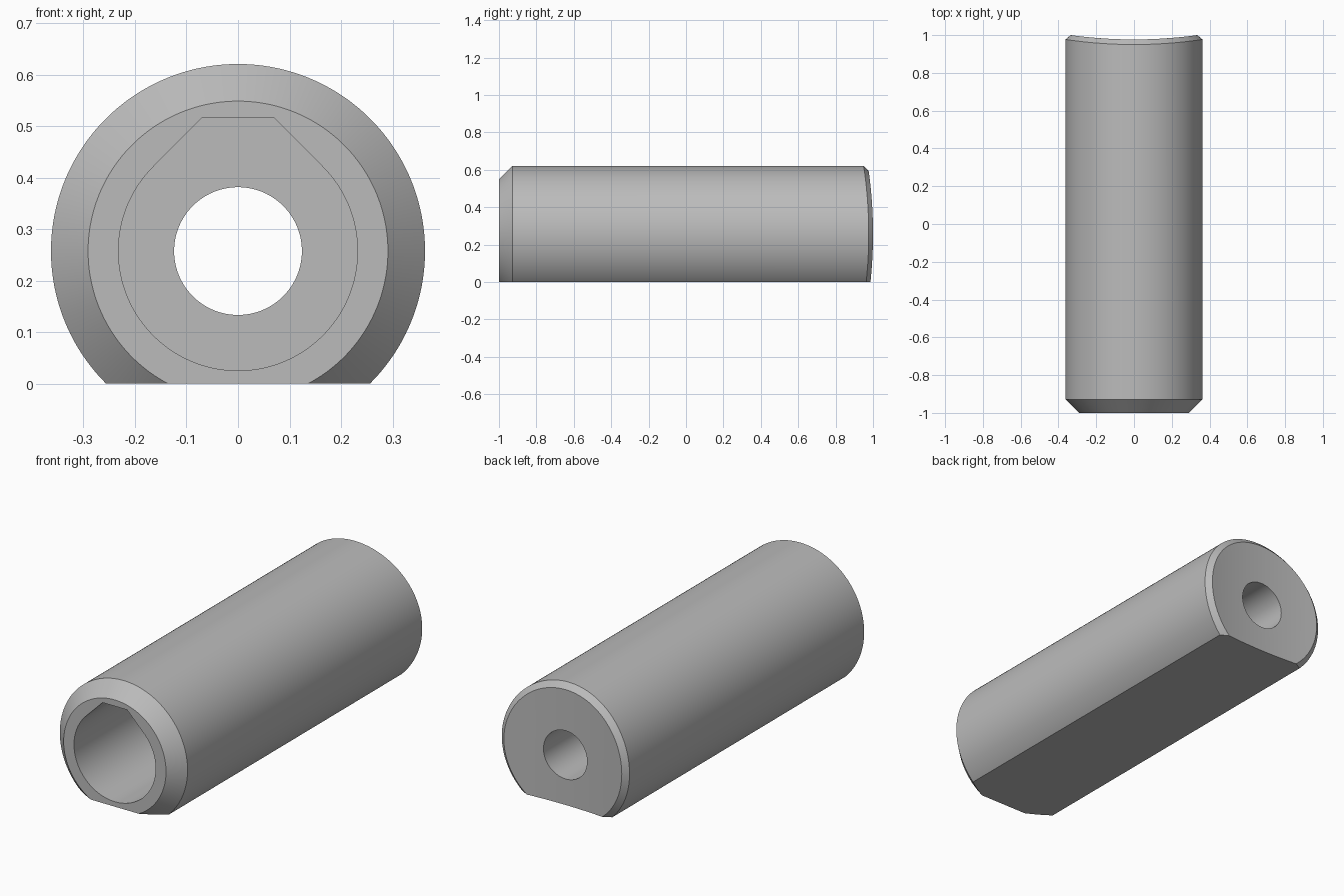
import bpy
import bmesh
import math

cube = bpy.data.objects.get("Cube")
if cube:
    bpy.data.objects.remove(cube, do_unlink=True)

SEGMENTS = 192
AXIS_Z = 0.2575      # height of the bore axis
SADDLE_RADIUS = 2.44  # concave curve of the back end
FLOOR_Y = 0.6        # bottom of the front pocket


def teardrop(a):
    """Pocket radius at angle a from straight up: flat top, 45 degree flanks, round below."""
    a = abs(a)
    r = 0.232
    if a > math.pi / 4:
        return r
    flank = r * math.sqrt(2)
    corner = math.radians(15)
    top = flank / (1 + math.tan(corner))
    if a < corner:
        return top / math.cos(a)
    return flank / (math.cos(a) + math.sin(a))


def add_ring(bm, radius, y, saddle=False):
    ring = []
    for i in range(SEGMENTS):
        a = 2 * math.pi * i / SEGMENTS - math.pi
        r = radius(a) if callable(radius) else radius
        x = r * math.sin(a)
        bend = x * x / (2 * SADDLE_RADIUS) if saddle else 0
        ring.append(bm.verts.new((x, y + bend, AXIS_Z + r * math.cos(a))))
    return ring


bm = bmesh.new()

# Outer skin: front chamfer, barrel, back chamfer
rings = [add_ring(bm, 0.291, -1),
         add_ring(bm, 0.363, -0.928),
         add_ring(bm, 0.363, 0.95, True)]

# Saddle-shaped back face, from the chamfer in to the screw hole
STEPS = 6
for i in range(STEPS + 1):
    rings.append(add_ring(bm, 0.335 + (0.124 - 0.335) * i / STEPS, 0.977, True))

# Screw hole, pocket floor and teardrop pocket
rings += [add_ring(bm, 0.124, FLOOR_Y),
          add_ring(bm, teardrop, FLOOR_Y),
          add_ring(bm, teardrop, -1)]

# Join every ring to the next, the last closing back to the first
for k, a in enumerate(rings):
    b = rings[(k + 1) % len(rings)]
    for i in range(SEGMENTS):
        j = (i + 1) % SEGMENTS
        bm.faces.new((a[i], a[j], b[j], b[i]))

# Flat underside
cut = bmesh.ops.bisect_plane(bm, geom=bm.verts[:] + bm.edges[:] + bm.faces[:],
                             plane_co=(0, 0, 0), plane_no=(0, 0, 1), clear_inner=True)
edges = [e for e in cut["geom_cut"] if isinstance(e, bmesh.types.BMEdge)]
bmesh.ops.contextual_create(bm, geom=edges)
bmesh.ops.recalc_face_normals(bm, faces=bm.faces[:])

mesh = bpy.data.meshes.new("spacer_sleeve")
bm.to_mesh(mesh)
bm.free()
sleeve = bpy.data.objects.new("spacer_sleeve", mesh)
bpy.context.collection.objects.link(sleeve)

# Plain grey
grey = bpy.data.materials.new("plain_grey")
grey.use_nodes = True
colour = (0.5, 0.5, 0.5, 1)
grey.diffuse_color = colour
grey.node_tree.nodes["Principled BSDF"].inputs["Base Color"].default_value = colour
mesh.materials.append(grey)

bpy.ops.object.select_all(action="DESELECT")
sleeve.select_set(True)
bpy.context.view_layer.objects.active = sleeve
bpy.ops.object.shade_smooth_by_angle(angle=math.radians(25))
